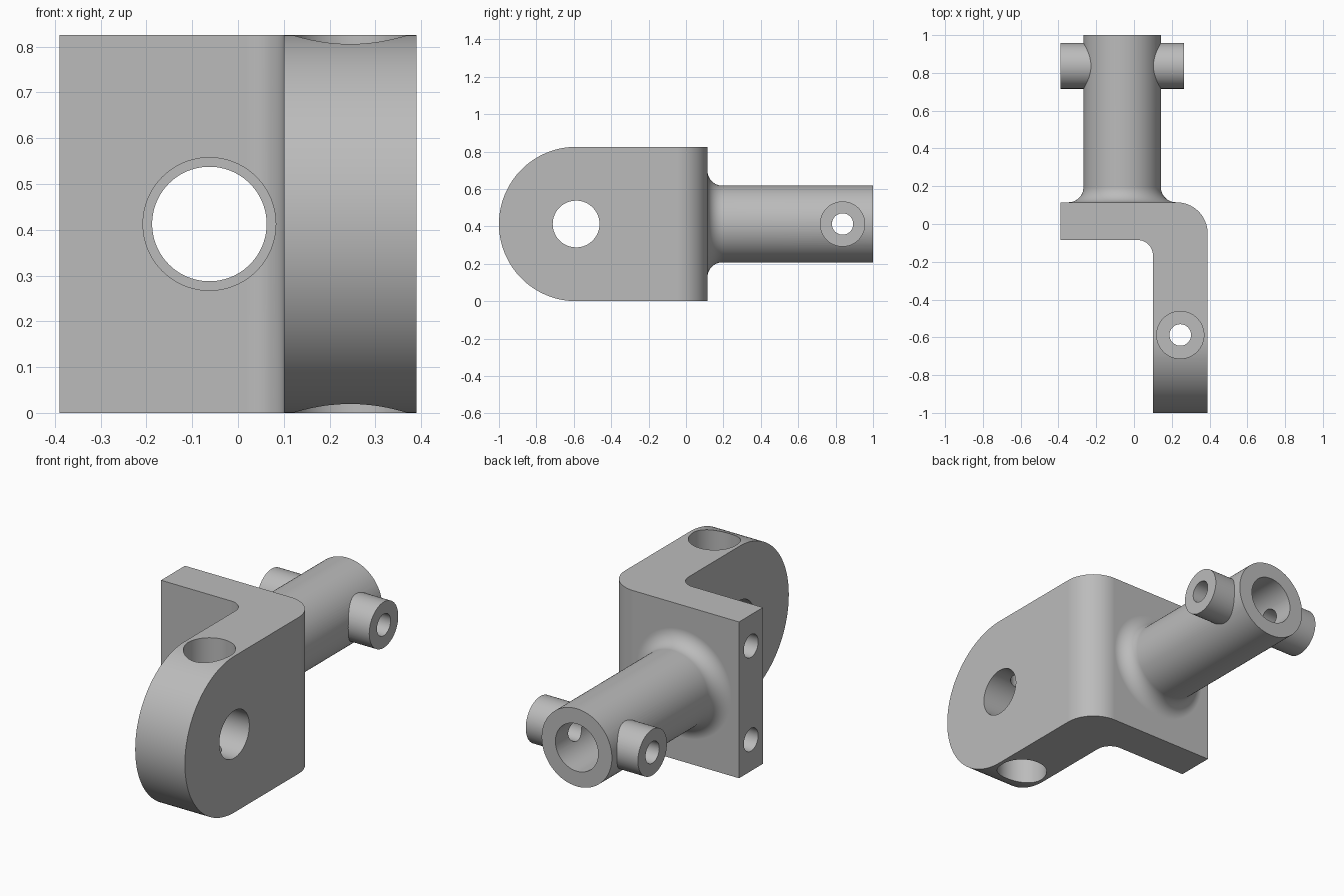
import bpy, bmesh, math
from mathutils import Matrix, Vector

if "Cube" in bpy.data.objects:
    bpy.data.objects.remove(bpy.data.objects["Cube"], do_unlink=True)

MID = 0.4125          # half height, also the arm end radius
POST_X = -0.0625      # centre line of the tubular post
SEG = 96

steel = bpy.data.materials.new("grey_steel")
steel.use_nodes = True
grey = (0.5, 0.5, 0.5, 1)
steel.diffuse_color = grey
steel.node_tree.nodes["Principled BSDF"].inputs["Base Color"].default_value = grey


def finish(name, bm):
    bmesh.ops.recalc_face_normals(bm, faces=bm.faces)
    mesh = bpy.data.meshes.new(name)
    bm.to_mesh(mesh)
    bm.free()
    mesh.materials.append(steel)
    obj = bpy.data.objects.new(name, mesh)
    bpy.context.collection.objects.link(obj)
    return obj


def arc(cx, cy, r, start, end, n=16):
    angles = [math.radians(start + (end - start) * i / n) for i in range(n + 1)]
    return [(cx + r * math.cos(a), cy + r * math.sin(a)) for a in angles]


def prism(name, points, place, depth):
    """Extrude a flat outline; place maps each outline point to 3D."""
    bm = bmesh.new()
    face = bm.faces.new([bm.verts.new(place(*p)) for p in points])
    ext = bmesh.ops.extrude_face_region(bm, geom=[face])
    verts = [g for g in ext["geom"] if isinstance(g, bmesh.types.BMVert)]
    bmesh.ops.translate(bm, verts=verts, vec=depth)
    return finish(name, bm)


def rod(name, start, end, r):
    start, end = Vector(start), Vector(end)
    turn = (end - start).to_track_quat('Z', 'Y').to_matrix().to_4x4()
    bm = bmesh.new()
    bmesh.ops.create_cone(bm, cap_ends=True, segments=SEG, radius1=r, radius2=r,
                          depth=(end - start).length,
                          matrix=Matrix.Translation((start + end) / 2) @ turn)
    return finish(name, bm)


def lathe_y(name, profile):
    """Revolve (radius, y) points round the post axis."""
    bm = bmesh.new()
    rings = []
    for r, y in profile:
        rings.append([bm.verts.new((POST_X + r * math.cos(a), y, MID + r * math.sin(a)))
                      for a in (math.tau * i / SEG for i in range(SEG))])
    for lo, hi in zip(rings, rings[1:]):
        for i in range(SEG):
            j = (i + 1) % SEG
            bm.faces.new((lo[i], lo[j], hi[j], hi[i]))
    bm.faces.new(rings[0])
    bm.faces.new(rings[-1])
    return finish(name, bm)


def combine(target, tool, operation):
    tool.hide_render = True
    mod = target.modifiers.new("combine", 'BOOLEAN')
    mod.operation, mod.solver, mod.object = operation, 'EXACT', tool
    bpy.context.view_layer.objects.active = target
    bpy.ops.object.modifier_apply(modifier=mod.name)
    bpy.data.objects.remove(tool, do_unlink=True)


# L-shaped plate and arm with rounded inner and outer corners
outline = [(-0.39, 0.115), (-0.39, -0.085)]
outline += arc(0.02, -0.165, 0.08, 90, 0)
outline += [(0.10, -1.1), (0.39, -1.1)]
outline += arc(0.225, -0.05, 0.165, 0, 90)
bracket = prism("pivot_bracket", outline, lambda x, y: (x, y, -0.1), (0, 0, 1.1))

# Side silhouette with the round arm end
side = arc(-1 + MID, MID, MID, 90, 270, 64) + [(0.3, 0), (0.3, 2 * MID)]
combine(bracket, prism("side_trim", side, lambda y, z: (-1, y, z), (2, 0, 0)), 'INTERSECT')

# Post with a filleted foot, then the cross pegs
foot = [(0.205 + 0.08 - dx, y) for dx, y in
        [(-(x - 0.285) , y) for x, y in arc(0.285, 0.195, 0.08, 270, 180)]]
foot = arc(0.285, 0.195, 0.08, 270, 180)
combine(bracket, lathe_y("post", [(0.285, 0.05)] + foot + [(0.205, 1)]), 'UNION')
combine(bracket, rod("cross_pegs", (-0.39, 0.837, MID), (0.265, 0.837, MID), 0.121), 'UNION')

# Holes: start, end, radius
arm = (0.245, -0.5875)
holes = [
    ((POST_X, -0.3, MID), (POST_X, 1.1, MID), 0.125),      # post bore
    ((POST_X, -0.3, MID), (POST_X, 0.115, MID), 0.145),    # wider front bore
    ((-0.6, 0.837, MID), (0.6, 0.837, MID), 0.057),        # peg hole
    ((0, arm[1], MID), (0.6, arm[1], MID), 0.125),         # arm pivot hole
    ((*arm, -0.2), (*arm, 1), 0.057),                      # vertical pin hole
]
for s in (-1, 1):
    holes.append(((*arm, MID + s * 0.6), (*arm, MID + s * 0.2125), 0.125))  # pin counterbores
    z = MID + s * 0.2475
    holes.append(((-0.5, 0.015, z), (-0.09, 0.015, z), 0.06))               # plate edge holes
for start, end, r in holes:
    combine(bracket, rod("hole_cutter", start, end, r), 'DIFFERENCE')

# Smooth curved faces, crisp edges
bpy.ops.object.select_all(action='DESELECT')
bracket.select_set(True)
bpy.context.view_layer.objects.active = bracket
bpy.ops.object.shade_smooth_by_angle(angle=math.radians(30))
weighted = bracket.modifiers.new("even_normals", 'WEIGHTED_NORMAL')
weighted.keep_sharp = True
